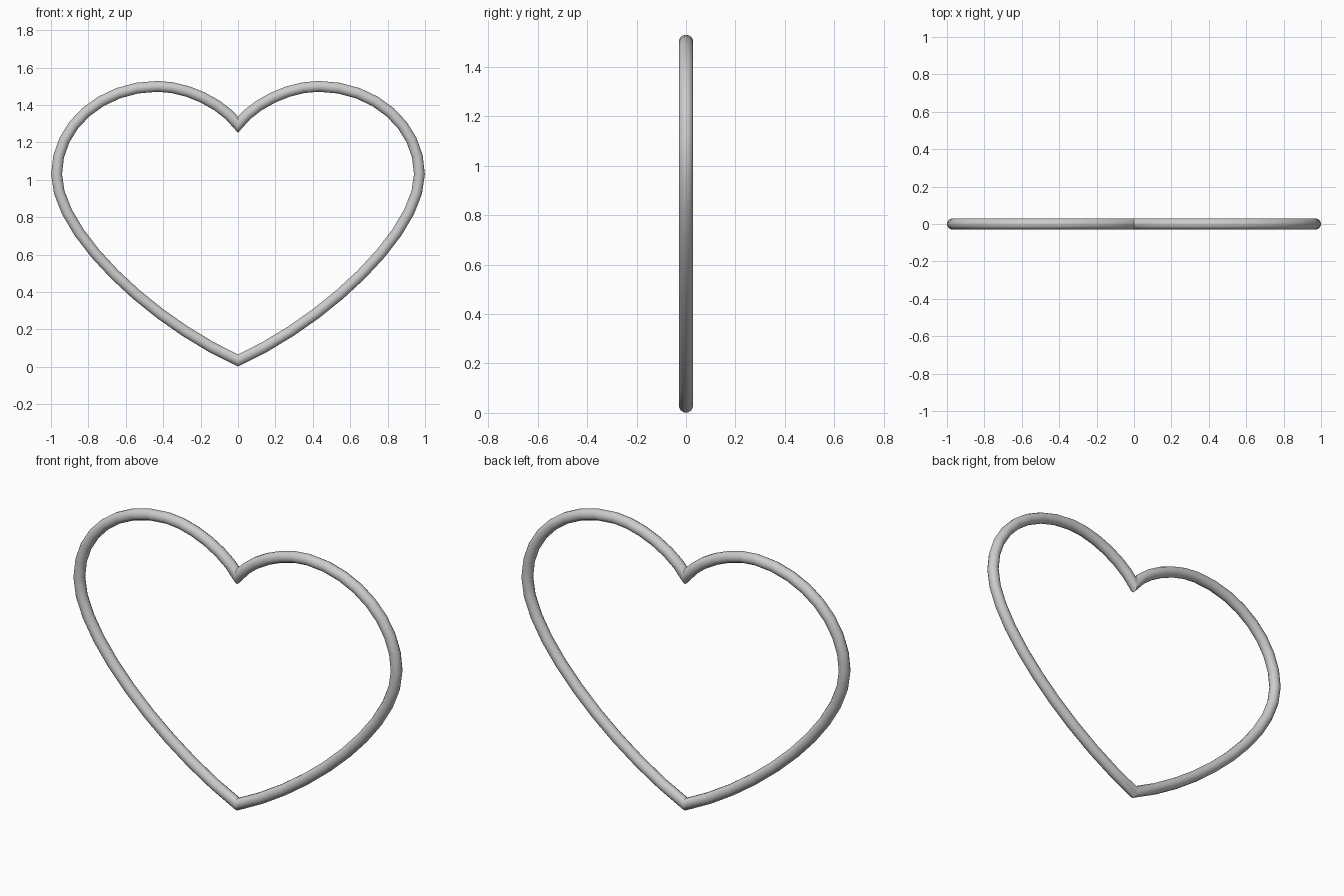
import bpy, bmesh, math
from mathutils import Vector
from mathutils.geometry import interpolate_bezier

cube = bpy.data.objects.get("Cube")
if cube:
    bpy.data.objects.remove(cube, do_unlink=True)

RADIUS = 0.03
SIDES = 12

# Grey metal
grey = bpy.data.materials.new("grey_metal")
grey.use_nodes = True
colour = (0.6, 0.6, 0.6, 1)
grey.diffuse_color = colour
grey.node_tree.nodes["Principled BSDF"].inputs["Base Color"].default_value = colour

# Half of the heart's centre line: bottom tip, side, lobe top, notch
spans = [
    [(0, 0.034), (0.47, 0.248), (0.97, 0.72), (0.97, 1.03), 11],
    [(0.97, 1.03), (0.97, 1.29), (0.73, 1.5), (0.43, 1.5), 9],
    [(0.43, 1.5), (0.27, 1.5), (0.08, 1.405), (0, 1.295), 7],
]
path = []
for a, b, c, d, count in spans:
    knots = [Vector((x, 0, z)) for x, z in (a, b, c, d)]
    points = interpolate_bezier(*knots, count)
    path += points if not path else points[1:]

# Sweep a round section along the path, with mitred ends on the centre plane
bm = bmesh.new()
rings = []
last = len(path) - 1
for i, p in enumerate(path):
    tangent = (path[min(i + 1, last)] - path[max(i - 1, 0)]).normalized()
    if i in (0, last):
        across = Vector((0, 0, 1 if i else -1)) / abs(tangent.x)
    else:
        across = Vector((tangent.z, 0, -tangent.x))
    ring = []
    for k in range(SIDES):
        angle = math.tau * (k + 0.5) / SIDES
        offset = across * math.cos(angle) + Vector((0, math.sin(angle), 0))
        ring.append(bm.verts.new(p + offset * RADIUS))
    rings.append(ring)
for r, s in zip(rings, rings[1:]):
    for k in range(SIDES):
        n = (k + 1) % SIDES
        bm.faces.new((r[k], r[n], s[n], s[k]))

# Mirror the half and weld it at the tips
copy = bmesh.ops.duplicate(bm, geom=bm.verts[:] + bm.edges[:] + bm.faces[:])
for v in copy["geom"]:
    if isinstance(v, bmesh.types.BMVert):
        v.co.x = -v.co.x
bmesh.ops.remove_doubles(bm, verts=bm.verts[:], dist=0.0001)
bmesh.ops.recalc_face_normals(bm, faces=bm.faces[:])

mesh = bpy.data.meshes.new("heart_ring")
bm.to_mesh(mesh)
bm.free()
mesh.materials.append(grey)
heart = bpy.data.objects.new("heart_ring", mesh)
bpy.context.collection.objects.link(heart)

# Smooth tube with crisp mitres
bpy.ops.object.select_all(action='DESELECT')
heart.select_set(True)
bpy.context.view_layer.objects.active = heart
bpy.ops.object.shade_smooth_by_angle(angle=math.radians(40))
